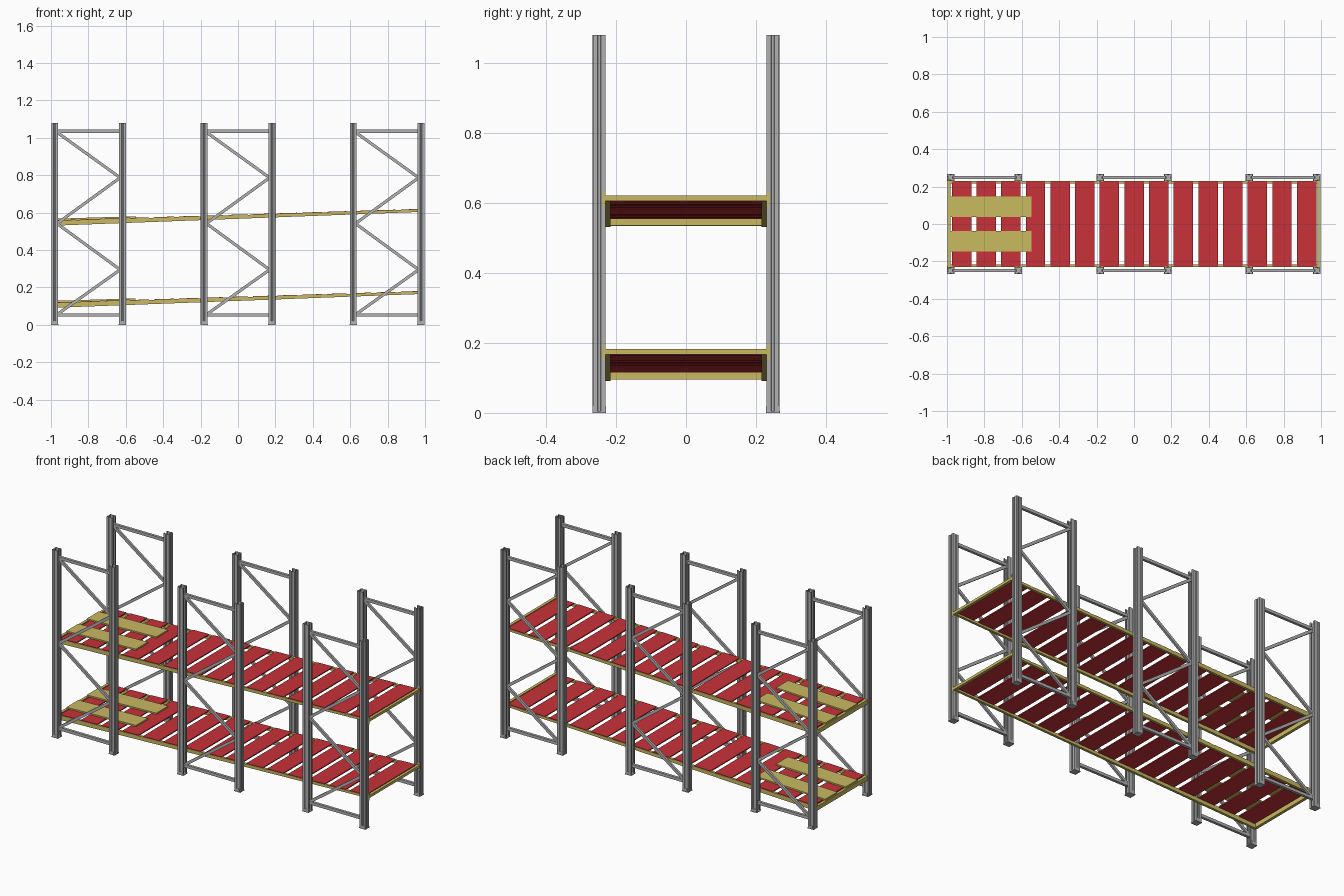
import bpy, bmesh, math
from mathutils import Vector, Matrix

cube = bpy.data.objects.get("Cube")
if cube:
    bpy.data.objects.remove(cube)


def material(name, rgb):
    m = bpy.data.materials.new(name)
    m.use_nodes = True
    m.diffuse_color = (*rgb, 1)
    m.node_tree.nodes["Principled BSDF"].inputs["Base Color"].default_value = (*rgb, 1)
    return m


STEEL = material("galvanised grey", (0.44, 0.44, 0.44))
YELLOW = material("pale yellow", (0.58, 0.49, 0.12))
RED = material("deck red", (0.58, 0.032, 0.042))


def finish(name, bm, mat):
    bmesh.ops.recalc_face_normals(bm, faces=bm.faces)
    mesh = bpy.data.meshes.new(name)
    bm.to_mesh(mesh)
    bm.free()
    mesh.materials.append(mat)
    obj = bpy.data.objects.new(name, mesh)
    bpy.context.collection.objects.link(obj)
    return obj


def add_box(bm, x, y, z):
    """Box spanning the (low, high) pairs; returns its vertices."""
    size = [b - a for a, b in (x, y, z)]
    centre = [(a + b) / 2 for a, b in (x, y, z)]
    mat = Matrix.Translation(centre) @ Matrix.Diagonal((*size, 1))
    return bmesh.ops.create_cube(bm, size=1, matrix=mat)["verts"]


def add_bar(bm, a, b, width, depth):
    """Flat bar between two points in an x-z plane."""
    a, b = Vector(a), Vector(b)
    d = b - a
    mat = (Matrix.Translation((a + b) / 2)
           @ Matrix.Rotation(-math.atan2(d.z, d.x), 4, 'Y')
           @ Matrix.Diagonal((d.length, depth, width, 1)))
    bmesh.ops.create_cube(bm, size=1, matrix=mat)


# Upright frames
HEIGHT, POST_Y, HALF = 1.08, 0.248, 0.181
half_profile = [(-0.017, 0.009), (-0.017, 0.017), (-0.005, 0.017), (-0.002, 0.014),
                (0.004, 0.014), (0.007, 0.017), (0.017, 0.017), (0.017, 0.006), (0.012, 0.004)]
profile = half_profile + [(u, -v) for u, v in reversed(half_profile)]


def make_post(name, x, y, out):
    bm = bmesh.new()
    low = [bm.verts.new((x + out * u, y + v, 0)) for u, v in profile]
    high = [bm.verts.new((v.co.x, v.co.y, HEIGHT)) for v in low]
    for i in range(len(low) - 1):
        bm.faces.new((low[i], low[i + 1], high[i + 1], high[i]))
    post = finish(name, bm, STEEL)
    wall = post.modifiers.new("wall", 'SOLIDIFY')
    wall.thickness = 0.003
    wall.offset = 0


def make_foot(name, x, y, out):
    bm = bmesh.new()
    add_box(bm, (x - 0.02, x + 0.02), (y - 0.019, y + 0.02), (0, 0.005))
    for side in (-1, 1):
        edge = y + side * 0.0185
        add_box(bm, (x - 0.014, x + 0.014), (edge - 0.001, edge + 0.001), (0, 0.02))
    finish(name, bm, STEEL)


def make_braces(name, cx, y):
    bm = bmesh.new()
    left, right = cx - HALF + 0.012, cx + HALF - 0.012
    for z in (0.053, 1.035):
        add_bar(bm, (left, y, z), (right, y, z), 0.017, 0.015)
    levels = [1.03, 0.787, 0.542, 0.295, 0.055]
    for i in range(4):
        ends = (left, right) if i % 2 == 0 else (right, left)
        add_bar(bm, (ends[0], y, levels[i]), (ends[1], y, levels[i + 1]), 0.016, 0.012)
    finish(name, bm, STEEL)


for bay, cx in (("left", -0.799), ("middle", 0.0), ("right", 0.797)):
    for face, y in (("front", -POST_Y), ("back", POST_Y)):
        make_braces(f"{face}_{bay}_braces", cx, y)
        for out in (-1, 1):
            tag = f"{face}_{bay}_{'inner' if out < 0 else 'outer'}"
            make_post(tag + "_post", cx + out * HALF, y, out)
            make_foot(tag + "_foot", cx + out * HALF, y, out)


# Sloping shelves
SLOPE = 0.031


def tilt(bm, height):
    for v in bm.verts:
        v.co.z += height + SLOPE * v.co.x


for level, height in (("lower", 0.148), ("upper", 0.587)):
    # Side rails, deeper at the low end
    for face, side in (("front", -1), ("back", 1)):
        bm = bmesh.new()
        ys = sorted((side * 0.216, side * 0.23))
        for v in add_box(bm, (-0.99, 0.99), ys, (-0.013, 0)):
            if v.co.x < 0 and v.co.z < -0.01:
                v.co.z -= 0.013
        tilt(bm, height)
        finish(f"{level}_{face}_rail", bm, YELLOW)

    # End beams and the hooks that hold them
    for end, x in (("low", -0.988), ("high", 0.988)):
        bm = bmesh.new()
        depth = 0.022 if x < 0 else 0.012
        add_box(bm, (x - 0.008, x + 0.008), (-0.23, 0.23), (-depth, 0.003))
        for side in (-1, 1):
            ys = sorted((side * 0.23, side * 0.238))
            add_box(bm, (x - 0.01, x + 0.01), ys, (-0.025, 0.016))
        tilt(bm, height)
        finish(f"{level}_{end}_end_beam", bm, YELLOW)

    # Deck slats
    bm = bmesh.new()
    for i in range(15):
        x = -0.922 + i * 0.1318
        add_box(bm, (x - 0.052, x + 0.052), (-0.228, 0.228), (-0.003, 0.003))
    tilt(bm, height)
    finish(f"{level}_deck_slats", bm, RED)

    # Loading planks at the low end
    bm = bmesh.new()
    for y in (-0.0925, 0.0925):
        add_box(bm, (-0.99, -0.547), (y - 0.054, y + 0.054), (0.003, 0.011))
    tilt(bm, height)
    finish(f"{level}_planks", bm, YELLOW)
